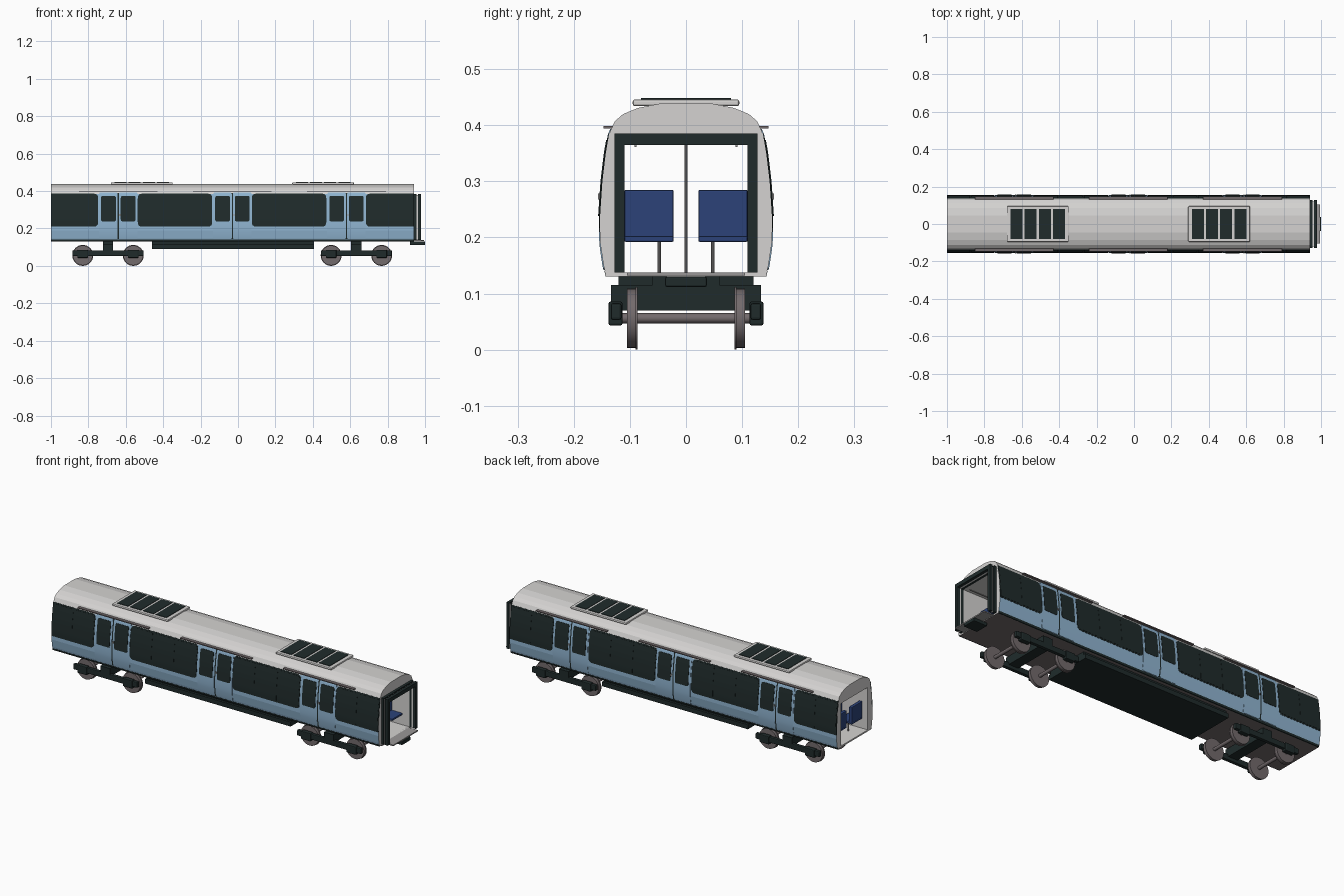
import bpy, bmesh, math
from mathutils import Matrix

cube = bpy.data.objects.get("Cube")
if cube:
    bpy.data.objects.remove(cube, do_unlink=True)


def material(name, r, g, b):
    m = bpy.data.materials.new(name)
    m.use_nodes = True
    m.diffuse_color = (r, g, b, 1)
    m.node_tree.nodes["Principled BSDF"].inputs["Base Color"].default_value = (r, g, b, 1)
    return m


LIGHT = material("light grey", 0.66, 0.65, 0.64)
BLUE = material("pale blue", 0.28, 0.46, 0.64)
DARK = material("dark green black", 0.014, 0.024, 0.024)
STEEL = material("wheel grey", 0.17, 0.145, 0.15)
RAIL = material("rail grey", 0.32, 0.31, 0.31)
SEAT = material("seat blue", 0.025, 0.055, 0.19)

BACK, FRONT = -1.0, 0.94
MID = (BACK + FRONT) / 2
DOORS = [MID + d for d in (-0.61, 0, 0.61)]
BOGIES = (-0.695, 0.633)

# Half cross-section of the body shell: (half width, height)
PROFILE = [(0.142, 0.13), (0.147, 0.15), (0.153, 0.19), (0.153, 0.21), (0.153, 0.24),
           (0.149, 0.30), (0.143, 0.35), (0.137, 0.385), (0.127, 0.407), (0.112, 0.42),
           (0.085, 0.431), (0.045, 0.439)]


def finish(name, bm, mats, smooth=False, bevel=0):
    bmesh.ops.recalc_face_normals(bm, faces=bm.faces[:])
    me = bpy.data.meshes.new(name)
    bm.to_mesh(me)
    bm.free()
    for m in mats:
        me.materials.append(m)
    ob = bpy.data.objects.new(name, me)
    bpy.context.collection.objects.link(ob)
    if smooth:
        me.shade_smooth()
        me.set_sharp_from_angle(angle=math.radians(35))
    if bevel:
        mod = ob.modifiers.new("edge", "BEVEL")
        mod.width, mod.segments = bevel, 2
    return ob


def boxes(name, mat, ranges, mirror=False, bevel=0):
    """Boxes given as (x0, x1, y0, y1, z0, z1), optionally repeated on the other side."""
    bm = bmesh.new()
    for x0, x1, y0, y1, z0, z1 in ranges:
        for s in ((1, -1) if mirror else (1,)):
            mtx = Matrix.Translation(((x0 + x1) / 2, s * (y0 + y1) / 2, (z0 + z1) / 2)) \
                @ Matrix.Diagonal((x1 - x0, y1 - y0, z1 - z0, 1))
            bmesh.ops.create_cube(bm, size=1, matrix=mtx)
    return finish(name, bm, [mat], bevel=bevel)


def rods(name, mat, items, axis, segments=10):
    """Cylinders given as (x, y, z, radius, length)."""
    turn = {"X": Matrix.Rotation(math.pi / 2, 4, "Y"),
            "Y": Matrix.Rotation(math.pi / 2, 4, "X"), "Z": Matrix()}[axis]
    bm = bmesh.new()
    for x, y, z, r, length in items:
        bmesh.ops.create_cone(bm, cap_ends=True, segments=segments, radius1=r, radius2=r,
                              depth=length, matrix=Matrix.Translation((x, y, z)) @ turn)
    return finish(name, bm, [mat], smooth=True)


def half_width(z):
    for (ya, za), (yb, zb) in zip(PROFILE, PROFILE[1:]):
        if za <= z <= zb:
            return ya + (yb - ya) * (z - za) / (zb - za)
    return PROFILE[0][0]


def skins(name, mat, panels, off, rows=16):
    """Thin plates following the side wall: (x0, x1, z0, z1, left radius, right radius)."""
    bm = bmesh.new()
    for x0, x1, z0, z1, rl, rr in panels:
        def inset(z, r):
            d = min(z - z0, z1 - z)
            return r - math.sqrt(max(r * r - (r - d) ** 2, 0)) if d < r else 0
        for s in (1, -1):
            rings = []
            for i in range(rows + 1):
                z = z0 + (z1 - z0) * (1 - math.cos(math.pi * i / rows)) / 2
                y = half_width(z) + off
                a, b = x0 + inset(z, rl), x1 - inset(z, rr)
                rings.append([bm.verts.new((x, s * w, z)) for x, w in
                              ((a, y), (b, y), (b, y - 0.006), (a, y - 0.006))])
            for p, q in zip(rings, rings[1:]):
                for k in range(4):
                    n = (k + 1) % 4
                    bm.faces.new((p[k], p[n], q[n], q[k]))
            bm.faces.new(rings[0])
            bm.faces.new(rings[-1])
    return finish(name, bm, [mat], smooth=True)


# Body shell: open tube with a rectangular passage through both ends
bm = bmesh.new()
outline = PROFILE + [(-y, z) for y, z in reversed(PROFILE)]
passage = [(max(-0.112, min(0.112, y)), max(0.138, min(0.366, z))) for y, z in outline]
loops = [[bm.verts.new((x, y, z)) for y, z in ring] for x, ring in
         ((BACK, outline), (FRONT, outline), (FRONT, passage), (BACK, passage))]
for i in range(4):
    p, q = loops[i], loops[(i + 1) % 4]
    for k in range(len(p)):
        n = (k + 1) % len(p)
        f = bm.faces.new((p[k], p[n], q[n], q[k]))
        z = sum(v.co.z for v in f.verts) / 4
        if i == 0:  # outer skin: underside, coloured sides, roof
            f.material_index = 2 if z < 0.1301 else 1 if z < 0.385 else 0
bmesh.ops.remove_doubles(bm, verts=bm.verts[:], dist=0.00001)
finish("body_shell", bm, [LIGHT, BLUE, STEEL])

# Side sill line
skins("side_sill", DARK, [(BACK, FRONT, 0.13, 0.14, 0, 0)], 0.001, 2)

# Dark window bands between the doors, with separate panes on top
edges = [BACK] + [e for c in DOORS for e in (c - 0.108, c + 0.104)] + [FRONT]
bands, panes = [], []
for i, (a, b) in enumerate(zip(edges[::2], edges[1::2])):
    rl, rr = (0 if i == 0 else 0.02), (0 if i == 3 else 0.02)
    bands.append((a, b, 0.21, 0.386, rl, rr))
    count = 2 if i in (0, 3) else 3
    w = (b - a) / count
    for k in range(count):
        panes.append((a + k * w + 0.004, a + (k + 1) * w - 0.004, 0.217, 0.379,
                      0.016 if k == 0 and rl else 0.004,
                      0.016 if k == count - 1 and rr else 0.004))
skins("window_bands", DARK, bands, 0.001)
skins("window_panes", DARK, panes, 0.002)

# Double doors with seam, windows and handles
leaves, glass, seams, handles, gutters = [], [], [], [], []
for c in DOORS:
    seams.append((c - 0.008, c + 0.008, 0.143, 0.39, 0, 0))
    for s in (-1, 1):
        lo, hi = sorted((c + s * 0.003, c + s * 0.103))
        leaves.append((lo, hi, 0.142, 0.393, 0.008, 0.008))
        lo, hi = sorted((c + s * 0.013, c + s * 0.092))
        glass.append((lo, hi, 0.238, 0.374, 0.008, 0.008))
    handles.append((c + 0.005, c + 0.011, 0.150, 0.1565, 0.268, 0.278))
    gutters.append((c - 0.21, c + 0.21, 0.130, 0.147, 0.394, 0.399))
skins("door_seams", DARK, seams, 0.001)
skins("door_leaves", BLUE, leaves, 0.002)
skins("door_windows", DARK, glass, 0.0035)
boxes("door_handles", RAIL, handles, mirror=True)
boxes("rain_gutters", STEEL, gutters, mirror=True)

# Roof units with four grilles each
for label, c in (("rear", -0.515), ("front", 0.455)):
    boxes(label + "_roof_unit", LIGHT, [(c - 0.165, c + 0.165, -0.095, 0.095, 0.434, 0.446)],
          bevel=0.004)
    boxes(label + "_roof_grilles", DARK,
          [(c + k * 0.076 - 0.032, c + k * 0.076 + 0.032, -0.08, 0.08, 0.443, 0.4485)
           for k in (-1.5, -0.5, 0.5, 1.5)])


# Gangway: two dark frames around a recessed light core
def frame(x0, x1, y, z):
    return [(x0, x1, -y, -0.11, 0.138, z), (x0, x1, 0.11, y, 0.138, z),
            (x0, x1, -0.11, 0.11, 0.365, z)]


boxes("gangway_frames", DARK, frame(0.94, 0.954, 0.127, 0.385) + frame(0.962, 0.978, 0.127, 0.385))
boxes("gangway_core", LIGHT, frame(0.954, 0.962, 0.121, 0.379))
boxes("gangway_threshold", RAIL, [(0.93, 0.995, -0.105, 0.105, 0.132, 0.138)])
boxes("coupler", DARK, [(0.92, 1.0, -0.037, 0.037, 0.112, 0.130)], bevel=0.003)

# Underfloor equipment
boxes("underfloor_box", DARK, [(-0.46, 0.405, -0.12, 0.12, 0.112, 0.131),
                               (-0.46, 0.405, -0.132, 0.132, 0.09, 0.114)])

# Bogies: side frames, axle boxes, bolster, wheels and axles
for label, c in zip(("rear", "front"), BOGIES):
    axles = (c - 0.135, c + 0.135)
    boxes(label + "_bogie_frame", DARK,
          [(c - 0.19, c + 0.19, 0.115, 0.134, 0.053, 0.083)]
          + [(x - 0.028, x + 0.028, 0.113, 0.138, 0.043, 0.086) for x in axles],
          mirror=True, bevel=0.004)
    boxes(label + "_bolster", DARK, [(c - 0.028, c + 0.028, -0.134, 0.134, 0.07, 0.115),
                                     (c - 0.028, c + 0.028, -0.06, 0.06, 0.11, 0.131)])
    rods(label + "_axles", STEEL, [(x, 0, 0.056, 0.009, 0.23) for x in axles], "Y", 12)
    rods(label + "_wheels", STEEL,
         [(x, s * 0.096, 0.056, 0.053, 0.018) for x in axles for s in (-1, 1)]
         + [(x, s * 0.088, 0.056, 0.056, 0.004) for x in axles for s in (-1, 1)], "Y", 32)

# Seats in the window bays, two blocks per row
rows = [-0.93, -0.81, 0.74, 0.86] + [c + d for c in (-0.335, 0.275) for d in (-0.12, 0, 0.12)]
boxes("seat_cushions", SEAT, [(x - 0.04, x + 0.04, 0.022, 0.11, 0.192, 0.203) for x in rows],
      mirror=True, bevel=0.003)
boxes("seat_backs", SEAT, [(x - 0.04, x - 0.022, 0.022, 0.11, 0.2, 0.285) for x in rows],
      mirror=True, bevel=0.003)
rods("seat_posts", RAIL, [(x, s * 0.048, 0.165, 0.003, 0.056) for x in rows for s in (-1, 1)], "Z")

# Grab poles at the doors and ceiling rails
rods("grab_poles", RAIL, [(c, 0, 0.252, 0.0025, 0.23) for c in DOORS], "Z")
rods("ceiling_rails", RAIL, [(MID, s * 0.09, 0.363, 0.002, 1.9) for s in (-1, 1)], "X")
